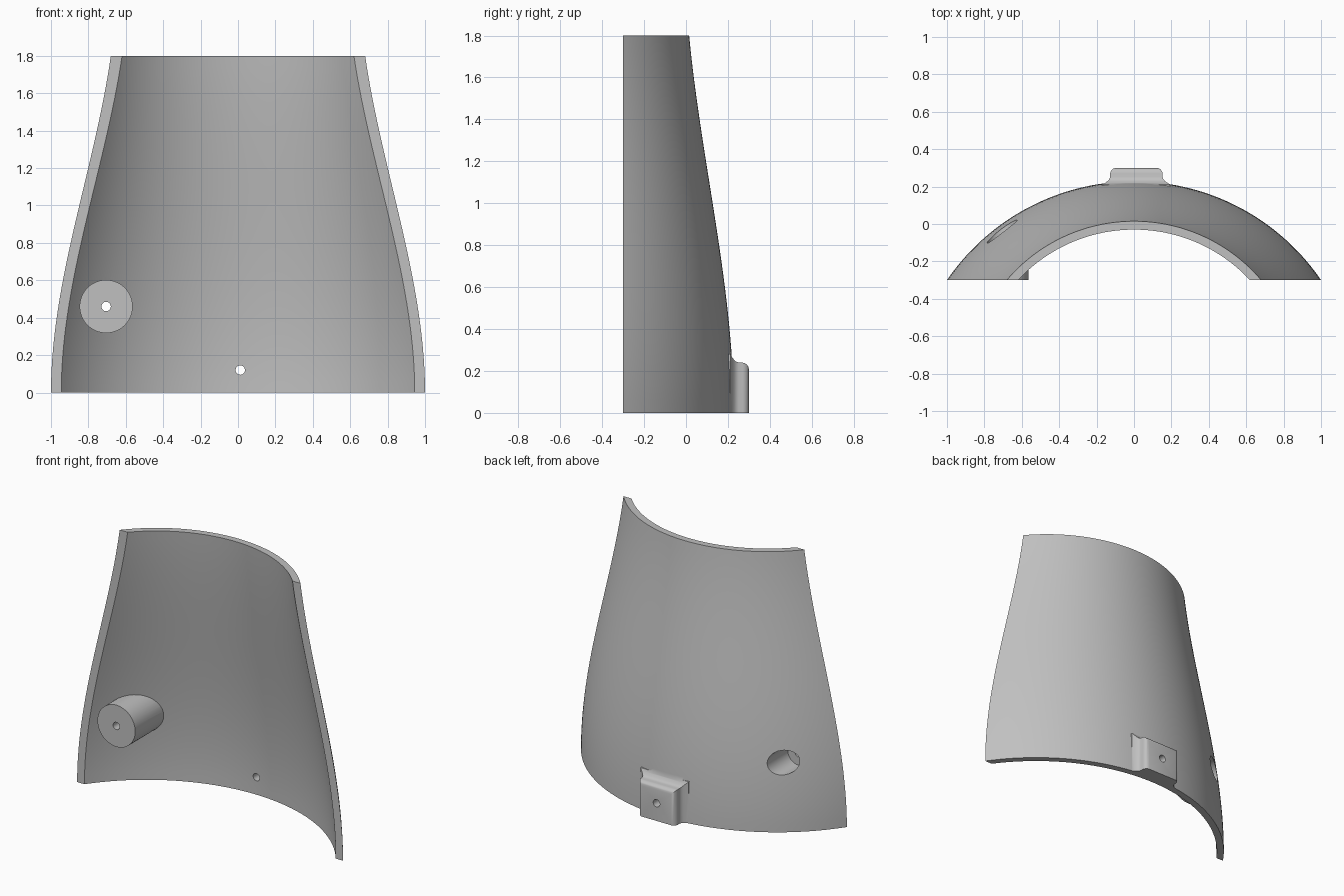
import bpy, bmesh, math

if "Cube" in bpy.data.objects:
    bpy.data.objects.remove(bpy.data.objects["Cube"])

FRONT, HEIGHT, WALL = -0.3, 1.8, 0.045

grey = bpy.data.materials.new("light grey")
grey.diffuse_color = (0.53, 0.53, 0.53, 1)
grey.use_nodes = True
grey.node_tree.nodes["Principled BSDF"].inputs["Base Color"].default_value = grey.diffuse_color


def make_object(name, bm):
    bmesh.ops.recalc_face_normals(bm, faces=bm.faces)
    mesh = bpy.data.meshes.new(name)
    bm.to_mesh(mesh)
    bm.free()
    mesh.materials.append(grey)
    obj = bpy.data.objects.new(name, mesh)
    bpy.context.collection.objects.link(obj)
    return obj


def arc(z):
    """Centre y and radius of the outer arc at a height."""
    u = z / HEIGHT
    h = u * u * (3 - 2 * u) + 0.8 * (u ** 3 - u * u)
    half = 1 - 0.32 * h
    apex = 0.228 - 0.213 * h
    rise = apex - FRONT
    r = (half * half + rise * rise) / (2 * rise)
    return apex - r, r


def outer_y(x, z):
    cy, r = arc(z)
    return cy + math.sqrt(r * r - x * x)


def loft(bm, rings, caps=True):
    for a, b in zip(rings, rings[1:]):
        n = len(a)
        for i in range(n):
            j = (i + 1) % n
            bm.faces.new((a[i], a[j], b[j], b[i]))
    if caps:
        bm.faces.new(rings[0])
        bm.faces.new(rings[-1])


# Curved tapering shell wall
def build_shell(seg=72, rows=30):
    bm = bmesh.new()
    rings = []
    for k in range(rows + 1):
        z = HEIGHT * k / rows
        cy, r_out = arc(z)
        ring = []
        for r, direction in ((r_out, 1), (r_out - WALL, -1)):
            a_max = math.acos((FRONT - cy) / r)
            for i in range(seg + 1):
                a = direction * a_max * (2 * i / seg - 1)
                ring.append(bm.verts.new((r * math.sin(a), cy + r * math.cos(a), z)))
        rings.append(ring)
    loft(bm, rings, caps=False)
    # end rims made of quads
    n = 2 * (seg + 1)
    for ring in (rings[0], rings[-1]):
        for i in range(seg):
            bm.faces.new((ring[i], ring[i + 1], ring[n - 2 - i], ring[n - 1 - i]))
    return make_object("curved_shell", bm)


# Rounded mounting block with a flared foot on the back
def build_block():
    bm = bmesh.new()
    profile = [(0.19, 0.042), (0.212, 0.04), (0.22, 0.026), (0.23, 0.012), (0.24, 0.004),
               (0.252, 0), (0.27, 0), (0.281, -0.003), (0.291, -0.01),
               (0.297, -0.019), (0.3, -0.03)]
    rings = []
    for y, e in profile:
        x0, x1, z1 = -0.128 - e, 0.153 + e, 0.24 + e
        rings.append([bm.verts.new(p) for p in
                      ((x0, y, 0), (x1, y, 0), (x1, y, z1), (x0, y, z1))])
    loft(bm, rings)
    return make_object("mounting_block", bm)


def cylinder_y(name, x, z, r, y0, y1, seg=48):
    """Cylinder along y; y1 may be a function of x and z."""
    bm = bmesh.new()
    rings = [[], []]
    for i in range(seg):
        a = 2 * math.pi * i / seg
        px, pz = x + r * math.cos(a), z + r * math.sin(a)
        end = y1(px, pz) if callable(y1) else y1
        rings[0].append(bm.verts.new((px, y0, pz)))
        rings[1].append(bm.verts.new((px, end, pz)))
    loft(bm, rings, caps=False)
    for ring, y in ((rings[0], y0), (rings[1], None)):
        end = y if y is not None else (y1(x, z) if callable(y1) else y1)
        c = bm.verts.new((x, end, z))
        for i in range(seg):
            bm.faces.new((c, ring[i], ring[(i + 1) % seg]))
    return make_object(name, bm)


def boolean(target, other, operation):
    mod = target.modifiers.new("join", 'BOOLEAN')
    mod.operation = operation
    mod.solver = 'EXACT'
    mod.object = other
    bpy.context.view_layer.objects.active = target
    bpy.ops.object.modifier_apply(modifier=mod.name)
    bpy.data.objects.remove(other, do_unlink=True)


shell = build_shell()

# Solid parts joined to the shell: block and screw post
PX, PZ = -0.705, 0.46
boolean(shell, build_block(), 'UNION')
boolean(shell, cylinder_y("screw_post", PX, PZ, 0.142, FRONT,
                          lambda x, z: outer_y(x, z) - 0.022), 'UNION')

# Holes: screw head recess, screw hole, block hole
for name, x, z, r, y0, y1 in (("recess_cutter", PX, PZ, 0.08, -0.2, 0.4),
                              ("screw_cutter", PX, PZ, 0.025, -0.5, 0.4),
                              ("block_cutter", 0.012, 0.12, 0.025, -0.2, 0.5)):
    boolean(shell, cylinder_y(name, x, z, r, y0, y1, 32), 'DIFFERENCE')

bpy.ops.object.select_all(action='DESELECT')
shell.select_set(True)
bpy.context.view_layer.objects.active = shell
bpy.ops.object.shade_smooth_by_angle(angle=math.radians(30))
